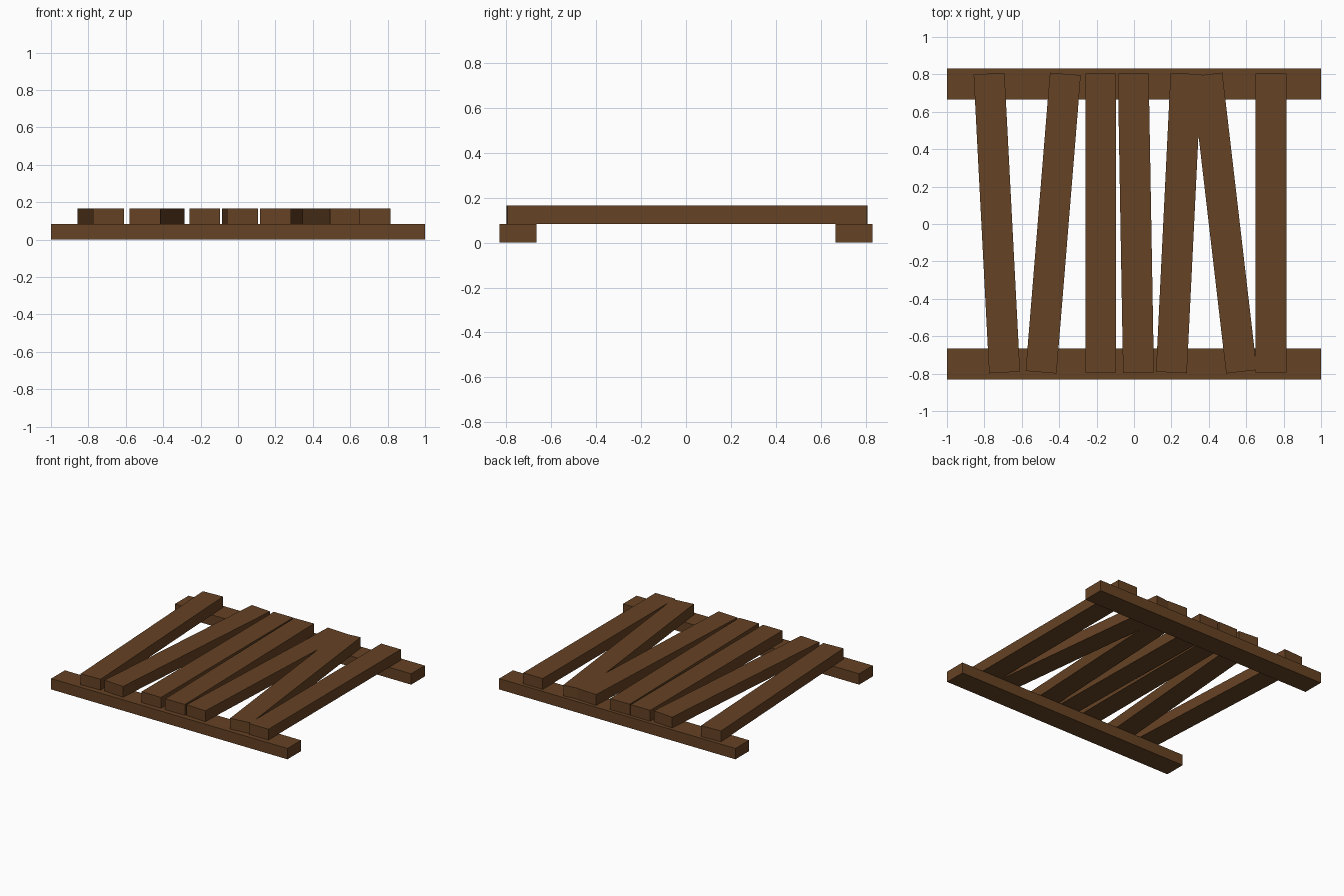
import bpy
import math

cube = bpy.data.objects.get("Cube")
if cube:
    bpy.data.objects.remove(cube, do_unlink=True)

BROWN = (0.13, 0.054, 0.017, 1)
wood = bpy.data.materials.new("brown_wood")
wood.use_nodes = True
wood.diffuse_color = BROWN
bsdf = wood.node_tree.nodes["Principled BSDF"]
bsdf.inputs["Base Color"].default_value = BROWN
bsdf.inputs["Roughness"].default_value = 0.9

THICK = 0.083
WIDTH = 0.165
PLANK_LENGTH = 1.6


def beam(name, size, location, turn=0.0):
    """A flat-faced wooden box turned about z."""
    bpy.ops.mesh.primitive_cube_add(size=1, location=location, rotation=(0, 0, turn))
    obj = bpy.context.object
    obj.name = name
    obj.data.name = name
    obj.scale = size
    bpy.ops.object.transform_apply(location=False, rotation=False, scale=True)
    obj.data.materials.append(wood)
    return obj


# Two rails lying along x
for name, side in (("front_rail", -1), ("back_rail", 1)):
    beam(name, (2, WIDTH, THICK), (0, side * 0.748, THICK / 2))

# Crooked planks across the rails: x of the front end, x of the back end
planks = [
    (-0.692, -0.775),
    (-0.497, -0.367),
    (-0.178, -0.178),
    (0.024, -0.004),
    (0.2, 0.278),
    (0.575, 0.39),
    (0.732, 0.732),
]
for i, (front, back) in enumerate(planks, 1):
    turn = -math.asin((back - front) / PLANK_LENGTH)
    beam(f"plank_{i}", (WIDTH, PLANK_LENGTH, THICK),
         ((front + back) / 2, 0.005, THICK * 1.5 + 0.001), turn)
